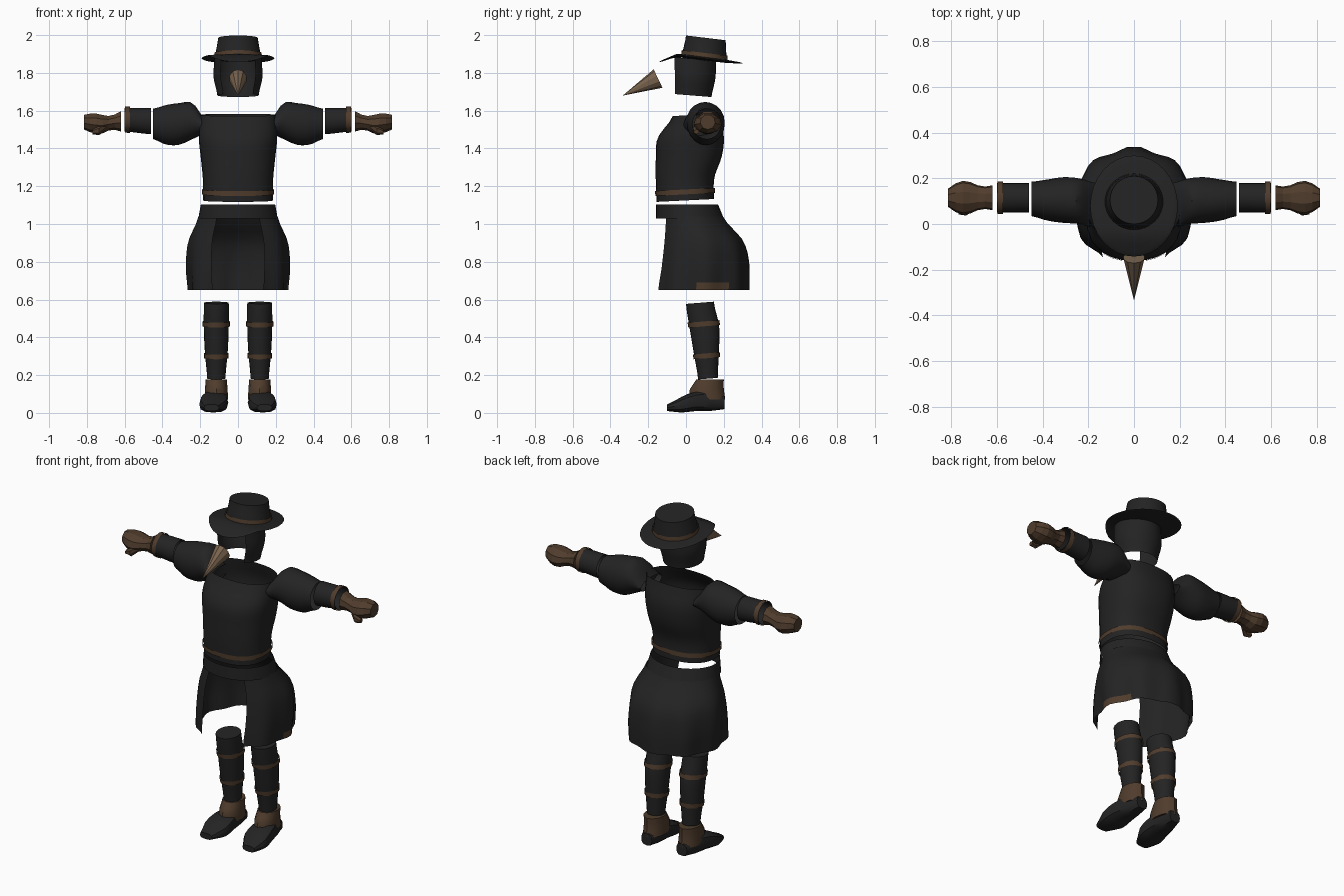
import bpy, bmesh, math
from mathutils import Vector

if "Cube" in bpy.data.objects:
    bpy.data.objects.remove(bpy.data.objects["Cube"], do_unlink=True)


def material(name, *rgb):
    mat = bpy.data.materials.new(name)
    mat.use_nodes = True
    mat.diffuse_color = (*rgb, 1)
    shader = mat.node_tree.nodes["Principled BSDF"]
    shader.inputs["Base Color"].default_value = (*rgb, 1)
    return mat


cloth = material("black_cloth", .017, .017, .017)
leather = material("brown_leather", .08, .046, .026)
horn = material("tan_horn", .19, .125, .075)


def finish(name, bm, mat, angle=35, mirror=False):
    bmesh.ops.recalc_face_normals(bm, faces=bm.faces)
    mesh = bpy.data.meshes.new(name)
    bm.to_mesh(mesh)
    bm.free()
    mesh.materials.append(mat)
    obj = bpy.data.objects.new(name, mesh)
    bpy.context.collection.objects.link(obj)
    if mirror:
        obj.modifiers.new("mirror", "MIRROR")
    if angle:
        bpy.ops.object.select_all(action="DESELECT")
        obj.select_set(True)
        bpy.context.view_layer.objects.active = obj
        bpy.ops.object.shade_smooth_by_angle(angle=math.radians(angle))
    return obj


# Smooth value at a fraction along evenly spaced key values
def along(keys, fraction):
    last = len(keys) - 1
    if last == 0:
        return keys[0]
    i = min(int(fraction * last), last - 1)
    t = fraction * last - i
    before, start = keys[max(i - 1, 0)], keys[i]
    end, after = keys[i + 1], keys[min(i + 2, last)]
    enter, leave = (end - before) / 2, (after - start) / 2
    bend = 3 * (end - start) - 2 * enter - leave
    curl = 2 * (start - end) + enter + leave
    return start + t * (enter + t * (bend + t * curl))


# Oval tube along an axis: half width around a middle, and low to high across
def tube(name, axis, span, half, low, high, middle=(0,), mat=cloth, sides=20,
         rows=10, gap=0, slope=0, square=1, caps=True, straps=(), part=(0, 1),
         grow=0, angle=35, mirror=False):
    bm = bmesh.new()
    columns = sides + 1 if gap else sides
    rings = []
    for r in range(rows + 1):
        f = part[0] + (part[1] - part[0]) * r / rows
        t = span[0] + (span[1] - span[0]) * f
        bottom, top = along(low, f) - grow, along(high, f) + grow
        ring = []
        for c in range(columns):
            turn = math.radians(gap / 2 + (360 - gap) * c / sides)
            across, over = math.sin(turn), -math.cos(turn)
            across = math.copysign(abs(across) ** square, across)
            over = math.copysign(abs(over) ** square, over)
            a = along(middle, f) + across * (along(half, f) + grow)
            b = (bottom + top) / 2 + over * (top - bottom) / 2
            if axis == "Z":
                place = (a, b, t + slope * (b - .1))
            else:
                place = (t, a, b) if axis == "X" else (a, t, b)
            ring.append(bm.verts.new(place))
        rings.append(ring)
    for lower, upper in zip(rings, rings[1:]):
        for c in range(sides):
            d = (c + 1) % columns
            bm.faces.new((lower[c], lower[d], upper[d], upper[c]))
    if caps and not gap:
        bm.faces.new(rings[0])
        bm.faces.new(rings[-1])

    # Leather straps follow the tube slightly outside its surface
    reach = .013 / (span[1] - span[0])
    for f in straps:
        tube(name + "_strap", axis, span, half, low, high, middle, leather, sides,
             rows=1, slope=slope, square=square, caps=False, grow=.006,
             part=(f - reach, f + reach), mirror=mirror)
    return finish(name, bm, mat, angle, mirror)


# Hat: tilted brim that droops at the front, and a tapered crown
brim = tube("hat_brim", "Z", span=(1.866, 1.884), half=(.12, .184, .184, .12),
            low=(-.03, -.13, -.13, -.03), high=(.21, .29, .29, .21),
            sides=32, slope=-.12)
for v in brim.data.vertices:
    v.co.z -= max(0, -.05 - v.co.y) * .5
tube("hat_crown", "Z", span=(1.88, 1.986), half=(.122, .105), low=(-.02, 0),
     high=(.215, .21), sides=32, rows=4, slope=-.12, straps=[.12])

# Hood open at the face
tube("hood", "Z", span=(1.675, 1.87), half=(.11, .13, .125), low=(-.09, -.1),
     high=(.135, .155, .16), gap=90, slope=-.08)

# Beak
base, tip = Vector((0, -.148, 1.77)), Vector((0, -.335, 1.68))
bm = bmesh.new()
bmesh.ops.create_cone(bm, cap_ends=True, segments=10, radius1=.054, radius2=0,
                      depth=(tip - base).length)
bmesh.ops.scale(bm, vec=(.88, 1, 1), verts=bm.verts)
bmesh.ops.rotate(bm, matrix=(tip - base).to_track_quat("Z", "Y").to_matrix(),
                 verts=bm.verts)
bmesh.ops.translate(bm, vec=(base + tip) / 2, verts=bm.verts)
finish("beak", bm, horn, angle=0)

# Jacket open at neck and waist, with a belt
tube("jacket", "Z", span=(1.13, 1.58), half=(.184, .186, .197, .208, .2),
     low=(-.155, -.16, -.16, -.15, -.07), high=(.148, .15, .19, .2, .17),
     sides=28, rows=14, slope=.05, square=.85, caps=False, straps=[.1])

# Puffed sleeves, cuffed forearms and gloves
tube("upper_sleeves", "X", span=(.17, .45), middle=(.08, .1, .105, .105, .11),
     half=(.1, .1, .1, .09, .075), low=(1.48, 1.45, 1.42, 1.42, 1.45),
     high=(1.55, 1.64, 1.64, 1.63, 1.61), caps=False, mirror=True)
tube("forearm_sleeves", "X", span=(.46, .6), middle=[.115], half=[.065],
     low=(1.475, 1.49), high=[1.615], rows=3, caps=False, straps=[.9],
     mirror=True)
tube("gloves", "X", span=(.62, .815), middle=[.115],
     half=(.055, .05, .07, .073, .04), low=(1.49, 1.5, 1.48, 1.48, 1.5),
     high=(1.6, 1.575, 1.58, 1.59, 1.58), mat=leather, sides=9, rows=6,
     angle=0, mirror=True)
tube("thumbs", "X", span=(.7, .77), middle=(.075, .05, .055), half=[.015],
     low=(1.5, 1.47, 1.475), high=(1.54, 1.52, 1.5), mat=leather, sides=6,
     rows=2, angle=0, mirror=True)

# Waistband
tube("waistband", "Z", span=(1.03, 1.103), half=(.21, .197), low=[-.16],
     high=(.2, .17), sides=28, rows=2, caps=False)

# Folded coat skirt, open at the front, with a leather patch on the left hem
skirt = tube("coat_skirt", "Z", span=(.65, 1.04), half=(.26, .27, .26, .21),
             low=(-.19, -.17, -.15, -.13), high=(.335, .33, .3, .195),
             sides=44, gap=64, angle=25)
for v in skirt.data.vertices:
    x, y = v.co.x, v.co.y - .06
    depth = min(.035, (1.05 - v.co.z) / 10)
    fold = 1 + depth * math.cos(9 * math.atan2(abs(x), y))
    v.co.x = x * fold
    v.co.y = min(.337, .06 + y * fold)
skirt.data.materials.append(leather)
for face in skirt.data.polygons:
    spot = face.center
    if spot.x > .2 and spot.z < .68 and .07 < spot.y < .22:
        face.material_index = 1

# Leg wraps with two straps each
tube("leg_wraps", "Z", span=(.18, .585), middle=[.115],
     half=(.048, .06, .066, .066), low=(.064, .042, .02, 0),
     high=(.168, .174, .176, .147), slope=.08, straps=(.3, .72), mirror=True)

# Boots: dark feet and brown ankles
tube("boot_feet", "Y", span=(-.1, .205), middle=(.14, .13, .125, .12, .115),
     half=(.04, .075, .07, .055, .035), low=(.01, .002, .01, .01, .02),
     high=(.045, .085, .115, .12, .09), sides=12, rows=8, square=.75,
     mirror=True)
tube("boot_ankles", "Z", span=(.07, .178), middle=[.115],
     half=(.062, .06, .056), low=(.02, .02, .055), high=(.208, .2, .2),
     mat=leather, sides=12, rows=4, mirror=True)
